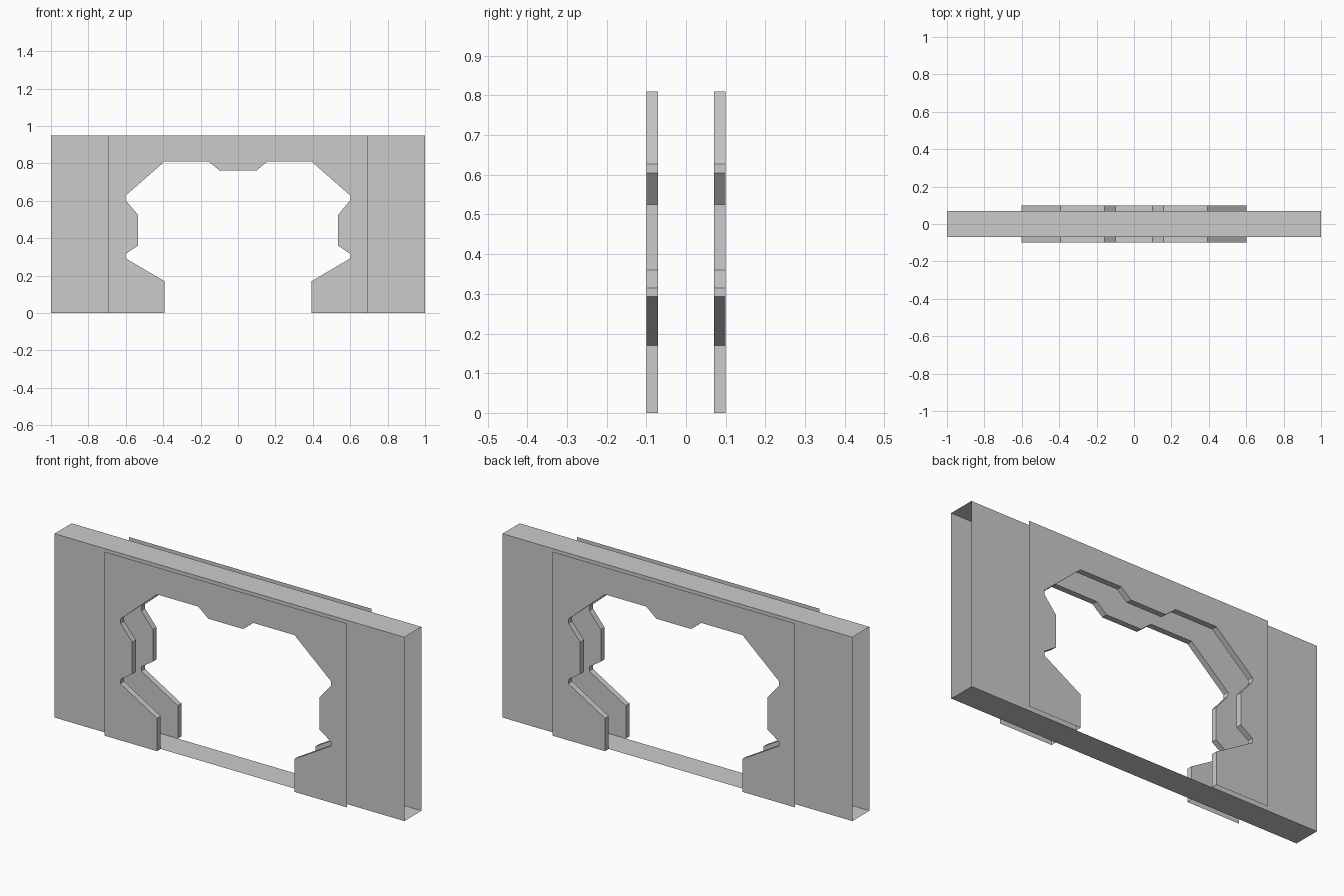
import bpy

if "Cube" in bpy.data.objects:
    bpy.data.objects.remove(bpy.data.objects["Cube"])

H = 0.95          # height
CORE_Y = 0.07     # half depth of the hollow wall
FACE_Y = 0.10     # outer facing plates

# Half outline of the doorway, from the floor up to the middle of the lintel
half = [(0.393, 0), (0.393, 0.17), (0.602, 0.293), (0.602, 0.315),
        (0.535, 0.36), (0.535, 0.525), (0.602, 0.605), (0.602, 0.627),
        (0.393, 0.81), (0.157, 0.81), (0.10, 0.763)]
opening = half + [(-x, z) for x, z in reversed(half)]   # right foot to left foot


def make(name, verts, faces, mirror=True):
    mesh = bpy.data.meshes.new(name)
    mesh.from_pydata(verts, [], faces)
    obj = bpy.data.objects.new(name, mesh)
    bpy.context.collection.objects.link(obj)
    if mirror:                                # copy to the back side
        mod = obj.modifiers.new("mirror_back", 'MIRROR')
        mod.use_axis = (False, True, False)
        mod.use_mirror_merge = False
    return obj


def panel(name, w, y):
    """Flat sheet of half width w with the doorway cut out, facing -y."""
    outline = [(-w, H), (-w, 0)] + opening[::-1] + [(w, 0), (w, H)]
    return make(name, [(x, y, z) for x, z in outline], [range(len(outline))])


def slab(name, z, up):
    """Horizontal sheet closing the hollow wall."""
    verts = [(-1, -CORE_Y, z), (1, -CORE_Y, z), (1, CORE_Y, z), (-1, CORE_Y, z)]
    return make(name, verts, [(0, 1, 2, 3) if up else (3, 2, 1, 0)], False)


# Wall sheets and the raised facing plates, front and back
panel("wall_panel", 1.0, -CORE_Y)
panel("facing_plate", 0.693, -FACE_Y)

# Lining of the doorway between facing plate and wall
n = len(opening)
rim = [(x, y, z) for y in (-FACE_Y, -CORE_Y) for x, z in opening]
make("doorway_lining", rim, [(i, i + 1, n + i + 1, n + i) for i in range(n - 1)])

# Top cover and floor
slab("top_cover", H, True)
slab("floor", 0, False)
